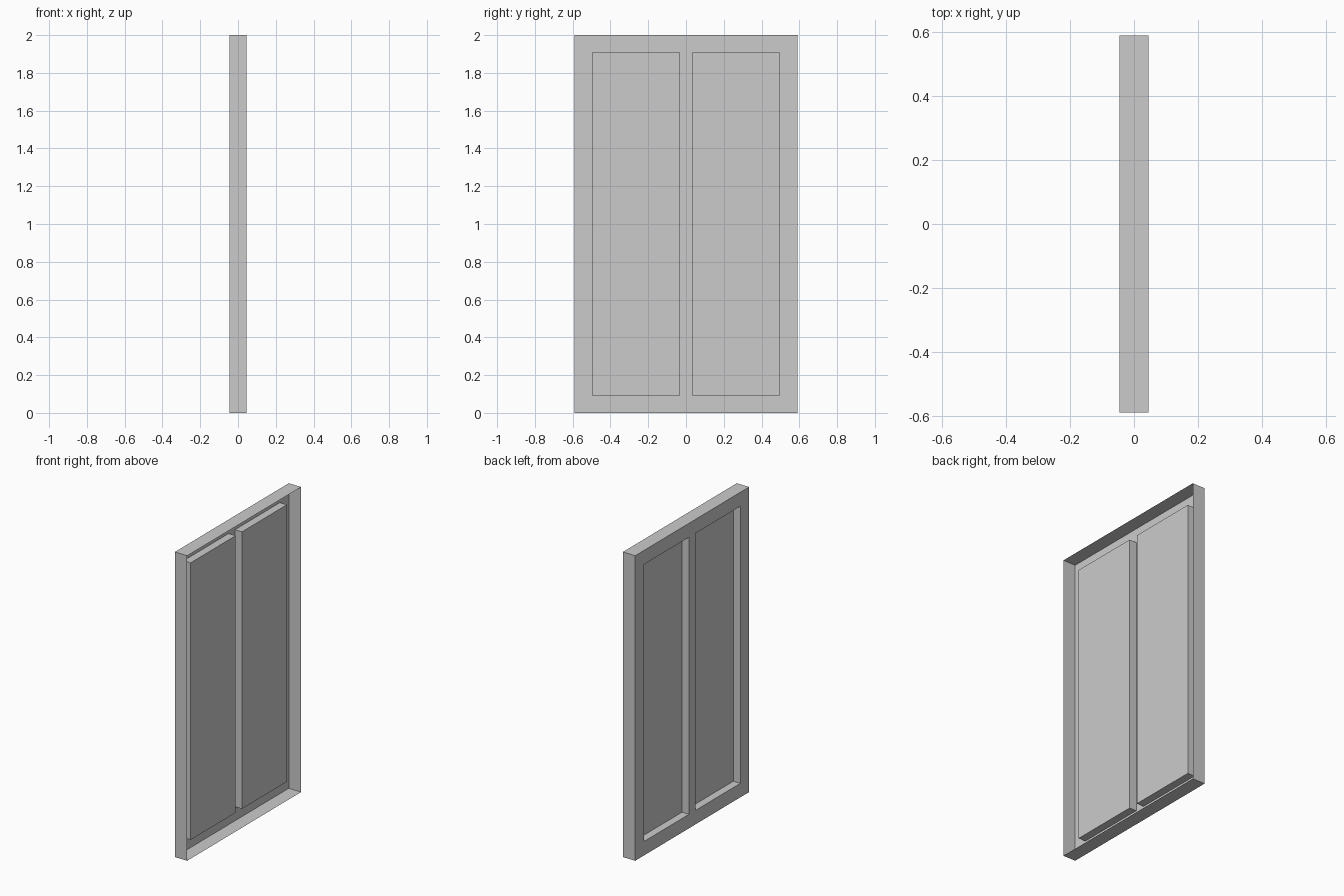
import bpy, bmesh

if "Cube" in bpy.data.objects:
    bpy.data.objects.remove(bpy.data.objects["Cube"])

# Overall measurements
X_FACE, X_OPEN, X_PANE = -0.045, 0.045, 0.006
YS = [-0.59, -0.498, -0.033, 0.033, 0.498, 0.59]
ZS = [0.0, 0.092, 1.908, 2.0]


def make_object(name, quads):
    bm = bmesh.new()
    for quad in quads:
        bm.faces.new([bm.verts.new(p) for p in quad])
    bmesh.ops.remove_doubles(bm, verts=bm.verts, dist=1e-5)
    mesh = bpy.data.meshes.new(name)
    bm.to_mesh(mesh)
    bm.free()
    obj = bpy.data.objects.new(name, mesh)
    bpy.context.collection.objects.link(obj)
    return obj


def panel(x, y0, y1, z0, z1):
    # Flat rectangle facing -x
    return [(x, y0, z0), (x, y0, z1), (x, y1, z1), (x, y1, z0)]


def ring(xa, xb, y0, y1, z0, z1, inward):
    # Four side walls joining two matching rectangles
    a, b = panel(xa, y0, y1, z0, z1), panel(xb, y0, y1, z0, z1)
    walls = []
    for i in range(4):
        j = (i + 1) % 4
        quad = [a[i], b[i], b[j], a[j]]
        walls.append(quad[::-1] if inward else quad)
    return walls


# Face of the frame, leaving two tall openings
frame = []
openings = []
for i in range(len(YS) - 1):
    for k in range(len(ZS) - 1):
        cell = (YS[i], YS[i + 1], ZS[k], ZS[k + 1])
        if k == 1 and i in (1, 3):
            openings.append(cell)
        else:
            frame.append(panel(X_FACE, *cell))

# Outer edge walls, open at the rear
frame += ring(X_FACE, X_OPEN, YS[0], YS[-1], ZS[0], ZS[-1], False)

# Reveals around each opening
for cell in openings:
    frame += ring(X_FACE, X_PANE, *cell, True)
make_object("window_frame", frame)

# Recessed panes
for side, cell in zip(("left", "right"), openings):
    make_object(side + "_pane", [panel(X_PANE, *cell)])
